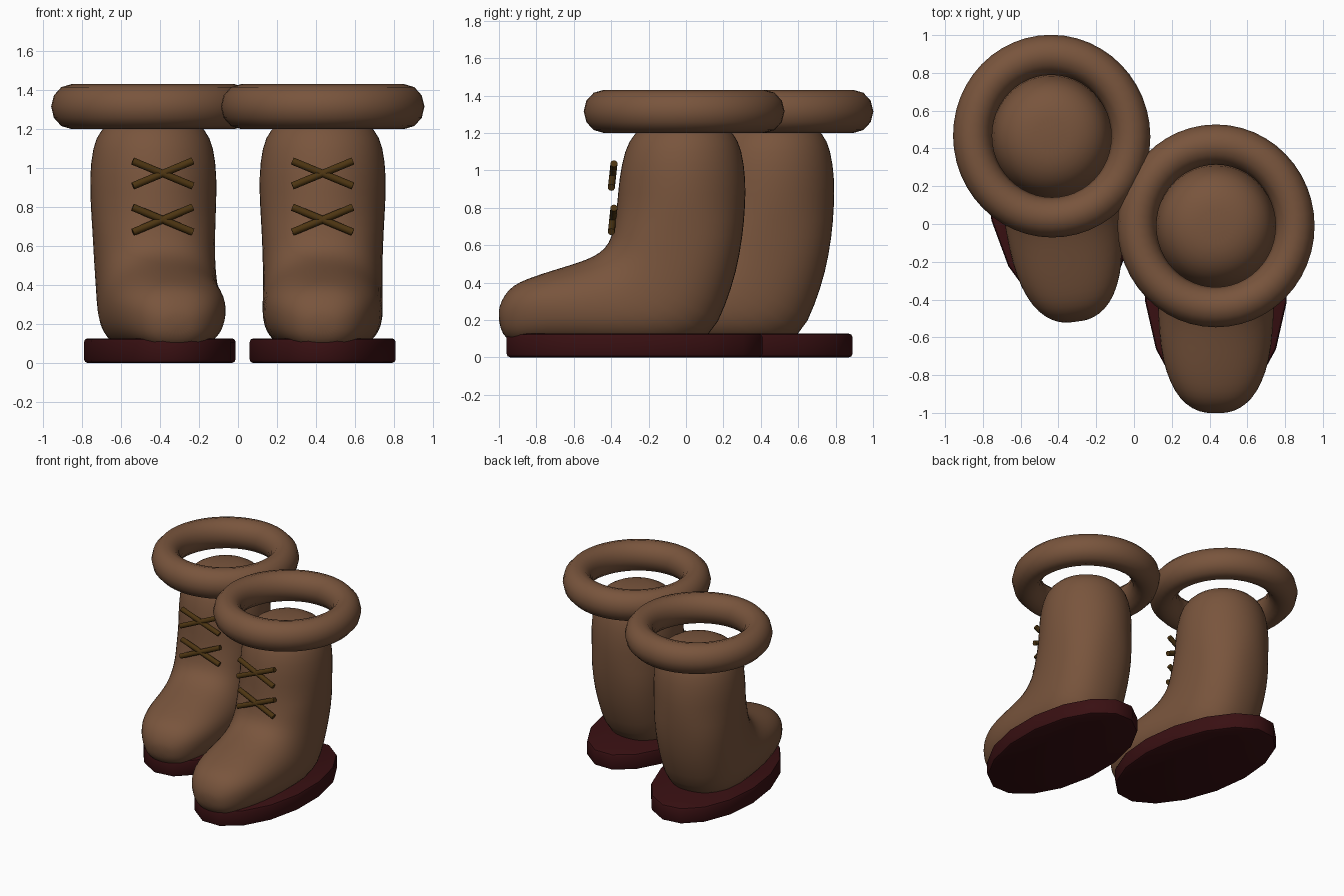
import bpy, bmesh, math
from mathutils import Matrix, Vector

if "Cube" in bpy.data.objects:
    bpy.data.objects.remove(bpy.data.objects["Cube"])


def material(name, rgb):
    m = bpy.data.materials.new(name)
    m.diffuse_color = (*rgb, 1)
    m.use_nodes = True
    m.node_tree.nodes["Principled BSDF"].inputs["Base Color"].default_value = m.diffuse_color
    return m


LEATHER = material("brown leather", (0.19, 0.09, 0.046))
SOLE = material("dark red sole", (0.040, 0.005, 0.006))
LACE = material("olive brown lace", (0.075, 0.036, 0.006))


def add_object(name, bm, mat, place, angle=40):
    bmesh.ops.recalc_face_normals(bm, faces=bm.faces[:])
    me = bpy.data.meshes.new(name)
    bm.to_mesh(me)
    bm.free()
    me.materials.append(mat)
    ob = bpy.data.objects.new(name, me)
    bpy.context.collection.objects.link(ob)
    ob.matrix_world = place
    bpy.ops.object.select_all(action='DESELECT')
    ob.select_set(True)
    bpy.context.view_layer.objects.active = ob
    bpy.ops.object.shade_smooth_by_angle(angle=math.radians(angle))
    return ob


def bridge(bm, rings, closed=False):
    n = len(rings[0])
    pairs = list(zip(rings, rings[1:]))
    if closed:
        pairs.append((rings[-1], rings[0]))
    for a, b in pairs:
        for i in range(n):
            j = (i + 1) % n
            bm.faces.new((a[i], a[j], b[j], b[i]))


# Upper sections, from shaft top round the ankle to the toe:
# front y, front z, back y, back z, half width
SECTIONS = [
    (-.10, 1.278, .08, 1.278, .09), (-.20, 1.258, .18, 1.258, .19),
    (-.28, 1.2, .26, 1.2, .272), (-.332, 1.11, .302, 1.11, .314),
    (-.362, .95, .324, .95, .330), (-.372, .80, .32, .80, .324),
    (-.388, .69, .307, .65, .315), (-.413, .61, .272, .45, .31),
    (-.46, .56, .215, .28, .308), (-.53, .525, .14, .10, .31),
    (-.62, .495, -.05, .04, .312), (-.72, .465, -.35, .04, .308),
    (-.81, .435, -.60, .05, .288), (-.89, .405, -.78, .06, .245),
    (-.95, .365, -.89, .065, .195), (-.99, .30, -.96, .09, .13),
    (-1.005, .24, -.997, .16, .06),
]


def upper(name, place):
    bm = bmesh.new()
    rings = []
    for k, (fy, fz, by, bz, w) in enumerate(SECTIONS):
        power = 1 if k < 6 else 0.85      # foot sections are squarer
        mid = Vector((0, (fy + by) / 2, (fz + bz) / 2))
        half = Vector((0, (fy - by) / 2, (fz - bz) / 2))
        ring = []
        for i in range(24):
            a = math.tau * i / 24
            c, s = (math.copysign(abs(t) ** power, t) for t in (math.cos(a), math.sin(a)))
            ring.append(bm.verts.new(mid + half * c + Vector((w * s, 0, 0))))
        rings.append(ring)
    bridge(bm, rings)
    bm.faces.new(rings[0])
    bm.faces.new(rings[-1])
    ob = add_object(name, bm, LEATHER, place, 80)
    ob.modifiers.new("smooth", 'SUBSURF').levels = 1
    ob.modifiers["smooth"].render_levels = 1


def cuff(name, place):
    bm = bmesh.new()
    rings = []
    for i in range(48):
        a = math.tau * i / 48
        ring = []
        for j in range(12):
            b = math.tau * j / 12
            r = 0.425 + 0.105 * math.cos(b)
            ring.append(bm.verts.new((0.985 * r * math.cos(a), -0.01 + 1.013 * r * math.sin(a),
                                      1.315 + 0.115 * math.sin(b))))
        rings.append(ring)
    bridge(bm, rings, closed=True)
    add_object(name, bm, LEATHER, place, 60)


def sole(name, place):
    bm = bmesh.new()
    rings = []
    # rounded top and bottom edges: inset, height
    for inset, z in ((.02, 0), (.006, .006), (0, .02), (0, .107), (.006, .121), (.02, .127)):
        ring = []
        for i in range(16):
            a = math.tau * (i + 0.5) / 16
            ring.append(bm.verts.new(((.382 - inset) * math.cos(a),
                                      -.275 + (.698 - inset) * math.sin(a), z)))
        rings.append(ring)
    bridge(bm, rings)
    bm.faces.new(rings[0])
    bm.faces.new(rings[-1])
    add_object(name, bm, SOLE, place, 35)


def lace(name, place, z, side):
    # a thin rod leaning across the front of the shaft
    a = Vector((-0.155 * side, -0.399, z - 0.064))
    b = Vector((0.155 * side, -0.385, z + 0.064))
    bm = bmesh.new()
    turn = (b - a).to_track_quat('Z', 'Y').to_matrix().to_4x4()
    bmesh.ops.create_cone(bm, cap_ends=True, segments=10, radius1=.019, radius2=.019,
                          depth=(b - a).length,
                          matrix=Matrix.Translation((a + b) / 2) @ turn)
    add_object(name, bm, LACE, place)


# The pair: one straight, one set back and turned slightly
for label, x, y, turn in (("right", .434, 0, 0), ("left", -.437, .475, 7.5)):
    place = Matrix.Translation((x, y, 0)) @ Matrix.Rotation(math.radians(turn), 4, 'Z')
    upper(label + "_boot_upper", place)
    cuff(label + "_boot_cuff", place)
    sole(label + "_boot_sole", place)
    for row, z in (("upper", .972), ("lower", .735)):
        for side in (-1, 1):
            lace(f"{label}_{row}_lace_{'a' if side > 0 else 'b'}", place, z, side)
